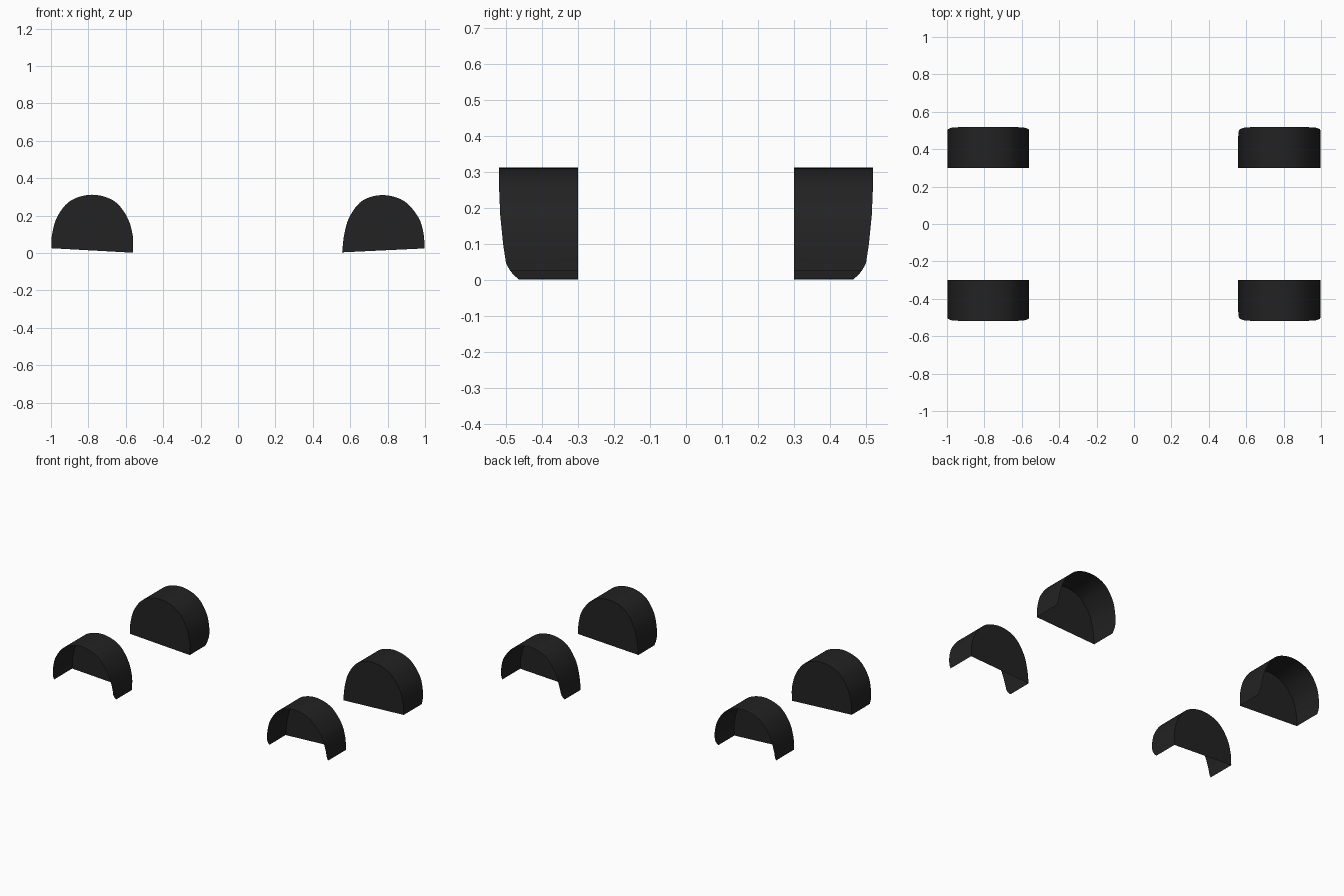
import bpy, bmesh
from mathutils import Vector

if "Cube" in bpy.data.objects:
    bpy.data.objects.remove(bpy.data.objects["Cube"])

WALL_Y = 0.30      # flat inner wall plane

# arch cross-sections (x, z), leg to leg
LEFT = [(-0.998, 0.026), (-0.994, 0.10), (-0.966, 0.195), (-0.895, 0.28),
        (-0.78, 0.312), (-0.665, 0.28), (-0.594, 0.195), (-0.563, 0.095), (-0.562, 0.002)]
RIGHT = [(0.557, 0.004), (0.568, 0.10), (0.597, 0.195), (0.665, 0.28),
         (0.772, 0.31), (0.885, 0.28), (0.962, 0.195), (0.991, 0.11), (0.998, 0.025)]

# outer rim depth by height (z, |y|), follows the body side
RIM = [(0.0, 0.462), (0.012, 0.476), (0.025, 0.487), (0.047, 0.499),
       (0.10, 0.507), (0.18, 0.515), (0.25, 0.518), (0.40, 0.518)]


def rim_y(z):
    z = max(z, 0.0)
    for (z0, y0), (z1, y1) in zip(RIM, RIM[1:]):
        if z <= z1:
            return y0 + (y1 - y0) * (z - z0) / (z1 - z0)
    return RIM[-1][1]


def smooth_curve(points, steps=6):
    """Catmull-Rom curve through the points."""
    p = [Vector(q) for q in points]
    p = [2 * p[0] - p[1]] + p + [2 * p[-1] - p[-2]]
    out = []
    for a, b, c, d in zip(p, p[1:], p[2:], p[3:]):
        for i in range(steps):
            t = i / steps
            out.append(0.5 * (2 * b + (c - a) * t + (2 * a - 5 * b + 4 * c - d) * t * t
                              + (3 * b - a - 3 * c + d) * t ** 3))
    out.append(p[-2])
    return out


mat = bpy.data.materials.new("black_plastic")
mat.diffuse_color = (0.016, 0.016, 0.016, 1)
mat.use_nodes = True
mat.node_tree.nodes["Principled BSDF"].inputs["Base Color"].default_value = mat.diffuse_color


def wheel_arch_liner(name, profile, side):
    bm = bmesh.new()
    pts = smooth_curve(profile)
    inner = [bm.verts.new((x, side * WALL_Y, z)) for x, z in pts]
    outer = [bm.verts.new((x, side * rim_y(z), z)) for x, z in pts]
    # arched shell, open at the bottom and at the outer side
    for i in range(len(pts) - 1):
        bm.faces.new((inner[i], inner[i + 1], outer[i + 1], outer[i]))
    # flat inner wall
    bm.faces.new(inner)
    bmesh.ops.recalc_face_normals(bm, faces=bm.faces)
    # make the top of the shell face outwards
    bm.faces.ensure_lookup_table()
    if bm.faces[len(pts) // 2].normal.z < 0:
        bmesh.ops.reverse_faces(bm, faces=bm.faces)
    mesh = bpy.data.meshes.new(name)
    bm.to_mesh(mesh)
    bm.free()
    mesh.materials.append(mat)
    obj = bpy.data.objects.new(name, mesh)
    bpy.context.collection.objects.link(obj)
    bpy.ops.object.select_all(action='DESELECT')
    obj.select_set(True)
    bpy.context.view_layer.objects.active = obj
    bpy.ops.object.shade_smooth_by_angle()


# four liners: front and back, left and right
for end, side in (("front", -1), ("back", 1)):
    wheel_arch_liner(f"{end}_left_wheel_arch_liner", LEFT, side)
    wheel_arch_liner(f"{end}_right_wheel_arch_liner", RIGHT, side)
